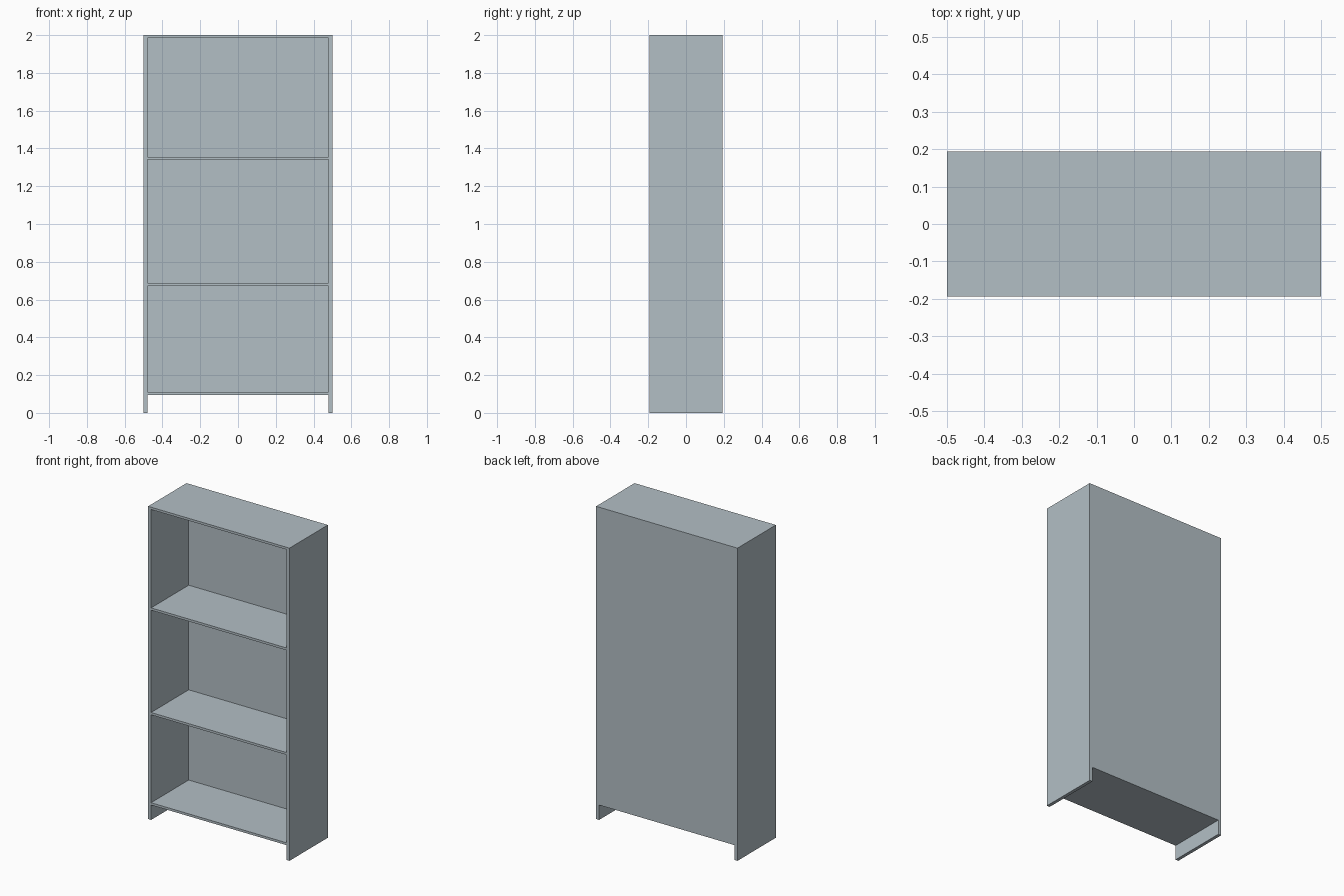
import bpy

cube = bpy.data.objects.get("Cube")
if cube:
    bpy.data.objects.remove(cube, do_unlink=True)

# Single painted finish
paint = bpy.data.materials.new("blue_grey_paint")
paint.use_nodes = True
colour = (0.45, 0.52, 0.56, 1)
paint.diffuse_color = colour
paint.node_tree.nodes["Principled BSDF"].inputs["Base Color"].default_value = colour

WIDTH, DEPTH, HEIGHT = 1.0, 0.388, 2.0
SIDE, BOARD, BACK = 0.021, 0.015, 0.008
BASE = 0.095
INNER = WIDTH - 2 * SIDE


def board(name, low, size):
    """Box given by its lower corner and its size."""
    bpy.ops.mesh.primitive_cube_add(
        size=1, location=[a + s / 2 for a, s in zip(low, size)])
    obj = bpy.context.object
    obj.name = name
    obj.scale = size
    bpy.ops.object.transform_apply(location=False, rotation=False, scale=True)
    obj.data.materials.append(paint)


# Side panels run to the floor and form the feet
for name, x in (("right_side", -WIDTH / 2), ("left_side", WIDTH / 2 - SIDE)):
    board(name, (x, -DEPTH / 2, 0), (SIDE, DEPTH, HEIGHT))

# Horizontal boards between the sides, in front of the back panel
for name, z in (("bottom_shelf", BASE), ("lower_shelf", 0.672),
                ("upper_shelf", 1.341), ("top_board", HEIGHT - BOARD)):
    board(name, (-INNER / 2, -DEPTH / 2, z), (INNER, DEPTH - BACK, BOARD))

# Thin back panel, flush with the rear edges of the sides
board("back_panel", (-INNER / 2, DEPTH / 2 - BACK, BASE),
      (INNER, BACK, HEIGHT - BASE))
